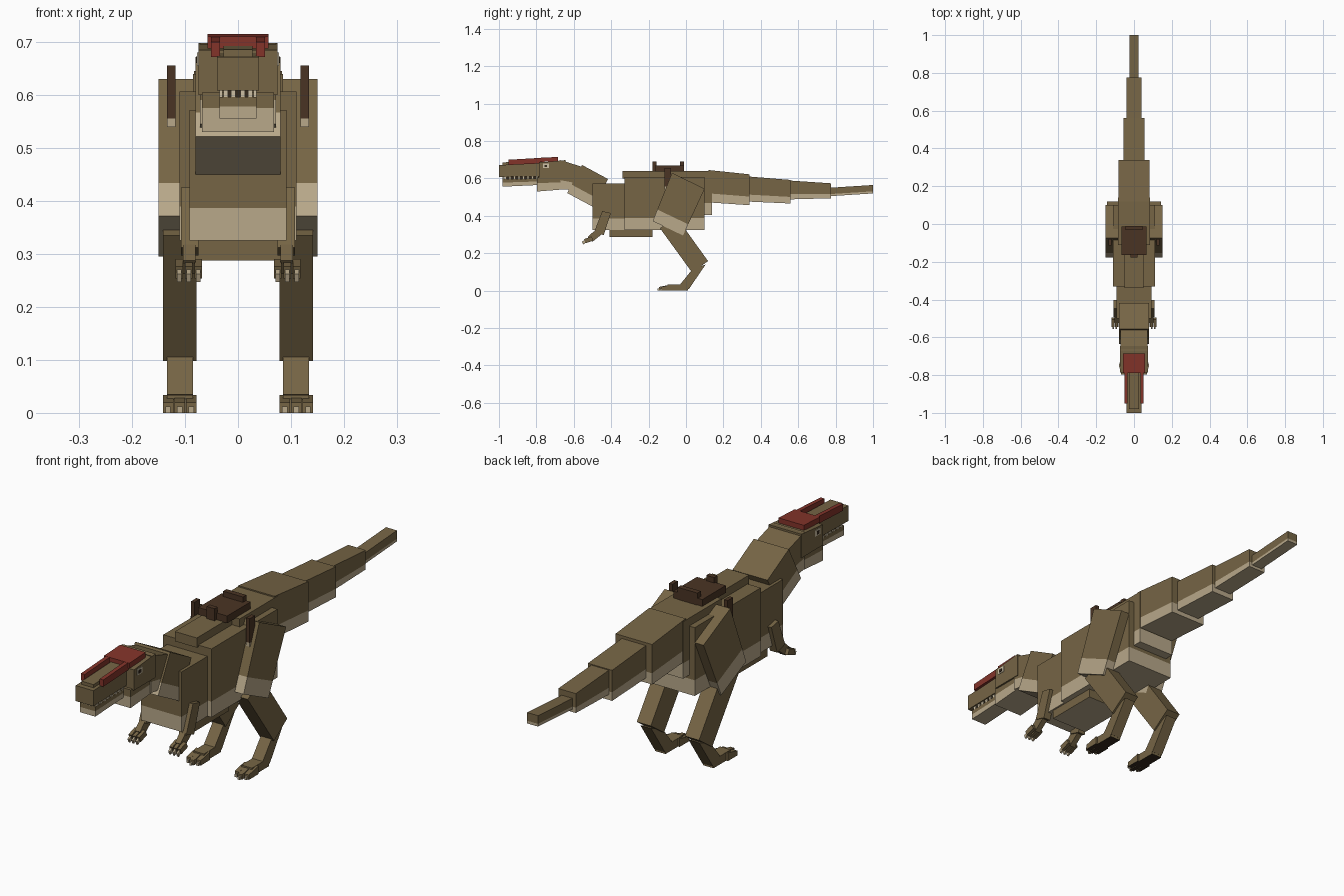
import bpy, bmesh, math
from mathutils import Vector


def material(name, rgb):
    m = bpy.data.materials.new(name)
    lin = [((c / 255 + 0.055) / 1.055) ** 2.4 for c in rgb]
    m.diffuse_color = (*lin, 1)
    return m


HIDE = material("olive hide", (118, 101, 69))
TAN = material("tan underside", (184, 168, 138))
LEATHER = material("dark leather", (74, 52, 36))
RED = material("red crest", (132, 52, 42))
SOLE = material("dark sole", (52, 40, 28))
TOOTH = material("pale tooth", (205, 192, 165))


def prism(name, pts, x0, x1, main=HIDE, under=None, belly=0.0, mirror=False):
    """Block from a side outline (front-top, back-top, back-bottom, front-bottom).
    The lowest fraction `belly` and the bottom face take the `under` material."""
    ft, bt, bb, fb = [Vector(p) for p in pts]
    levels = [0, belly, 1] if belly > 0 else [0, 1]
    bm = bmesh.new()
    rings = []
    for t in levels:
        f, b = fb.lerp(ft, t), bb.lerp(bt, t)
        rings.append([bm.verts.new((x, p.x, p.y)) for x, p in
                      ((x0, f), (x1, f), (x1, b), (x0, b))])
    bottom = bm.faces.new(rings[0][::-1])
    bm.faces.new(rings[-1])
    low = [bottom]
    for k in range(len(rings) - 1):
        for i in range(4):
            j = (i + 1) % 4
            f = bm.faces.new((rings[k][i], rings[k][j], rings[k + 1][j], rings[k + 1][i]))
            if k == 0 and belly > 0:
                low.append(f)
    if under:
        for f in low:
            f.material_index = 1
    bmesh.ops.recalc_face_normals(bm, faces=bm.faces)
    me = bpy.data.meshes.new(name)
    bm.to_mesh(me)
    bm.free()
    me.materials.append(main)
    if under:
        me.materials.append(under)
    ob = bpy.data.objects.new(name, me)
    bpy.context.collection.objects.link(ob)
    if mirror:
        ob.modifiers.new("mirror", 'MIRROR')
    return ob


def block(name, y0, y1, z0, z1, x0, x1, **kw):
    return prism(name, [(y0, z1), (y1, z1), (y1, z0), (y0, z0)], x0, x1, **kw)


# Torso
block("chest", -0.50, -0.32, 0.325, 0.572, -0.092, 0.092, under=TAN, belly=0.25)
block("torso", -0.33, 0.10, 0.325, 0.607, -0.11, 0.11, under=TAN, belly=0.23)
block("hips", -0.11, 0.14, 0.405, 0.64, -0.085, 0.085, under=TAN, belly=0.27)
block("back_ridge", -0.34, -0.02, 0.60, 0.64, -0.05, 0.05)
block("belly_plate", -0.41, -0.18, 0.288, 0.33, -0.085, 0.085, under=TAN)

# Tail, tapering to the rear
for i, (y0, y1, t0, t1, b0, b1, w, frac) in enumerate([
        (0.12, 0.34, 0.645, 0.622, 0.472, 0.457, 0.083, 0.28),
        (0.34, 0.56, 0.61, 0.592, 0.476, 0.466, 0.055, 0.28),
        (0.55, 0.775, 0.589, 0.574, 0.488, 0.494, 0.04, 0.28),
        (0.765, 1.0, 0.550, 0.565, 0.505, 0.520, 0.025, 0.25)]):
    prism(f"tail_{i + 1}", [(y0, t0), (y1, t1), (y1, b1), (y0, b0)], -w, w,
          under=TAN, belly=frac)

# Neck
prism("neck_base", [(-0.556, 0.672), (-0.417, 0.597), (-0.495, 0.447), (-0.635, 0.522)],
      -0.08, 0.08, under=TAN, belly=0.30)
prism("neck_upper", [(-0.67, 0.698), (-0.55, 0.66), (-0.56, 0.53), (-0.67, 0.545)],
      -0.072, 0.072, under=TAN, belly=0.30)

# Head
prism("skull", [(-0.785, 0.685), (-0.645, 0.698), (-0.645, 0.60), (-0.785, 0.60)],
      -0.075, 0.075)
prism("cheek", [(-0.797, 0.605), (-0.65, 0.605), (-0.65, 0.542), (-0.797, 0.53)],
      -0.068, 0.068, under=TAN, belly=0.6)
prism("snout", [(-1.0, 0.672), (-0.77, 0.68), (-0.77, 0.612), (-1.0, 0.608)],
      -0.04, 0.04)
prism("snout_ridge", [(-0.98, 0.686), (-0.76, 0.694), (-0.76, 0.66), (-0.98, 0.66)],
      -0.027, 0.027)
prism("lower_jaw", [(-0.98, 0.596), (-0.77, 0.60), (-0.77, 0.566), (-0.98, 0.556)],
      -0.035, 0.035, under=TAN, belly=0.55)
block("mouth_lining", -0.96, -0.77, 0.59, 0.615, -0.026, 0.026, main=SOLE)
for i in range(8):
    y = -0.97 + i * 0.024
    block(f"side_tooth_{i + 1}", y, y + 0.011, 0.594, 0.612, 0.029, 0.035,
          main=TOOTH, mirror=True)
for i in range(2):
    x = 0.005 + i * 0.014
    block(f"front_tooth_{i + 1}", -0.98, -0.972, 0.594, 0.612, x, x + 0.008,
          main=TOOTH, mirror=True)
block("eye", -0.765, -0.732, 0.655, 0.68, 0.07, 0.077, main=TOOTH, mirror=True)
block("pupil", -0.757, -0.742, 0.66, 0.673, 0.07, 0.079, main=SOLE, mirror=True)

# Crest: plate over the skull with a brow bar along each side of the snout
prism("crest_plate", [(-0.79, 0.710), (-0.685, 0.715), (-0.685, 0.692), (-0.79, 0.688)],
      -0.058, 0.058, main=RED)
prism("crest_bar", [(-0.95, 0.700), (-0.78, 0.710), (-0.78, 0.680), (-0.95, 0.672)],
      0.034, 0.051, main=RED, mirror=True)

# Hind legs
prism("thigh", [(-0.075, 0.63), (0.10, 0.545), (-0.016, 0.295), (-0.178, 0.372)],
      0.078, 0.15, under=TAN, belly=0.24, mirror=True)
prism("shin", [(-0.14, 0.335), (-0.045, 0.385), (0.118, 0.158), (0.032, 0.098)],
      0.078, 0.142, mirror=True)
prism("ankle", [(0.035, 0.115), (0.105, 0.14), (0.015, 0.008), (-0.03, 0.035)],
      0.085, 0.134, under=SOLE, mirror=True)
block("foot", -0.10, 0.012, 0.0, 0.034, 0.085, 0.134, under=SOLE, mirror=True)
for i, x in enumerate((0.078, 0.100, 0.122)):
    tip = -0.145 if i == 1 else -0.132
    prism(f"toe_{i + 1}", [(tip, 0.020), (-0.07, 0.034), (-0.07, 0.0), (tip, 0.0)],
          x, x + 0.020, under=SOLE, mirror=True)
    block(f"toe_claw_{i + 1}", tip - 0.008, tip + 0.004, 0.0, 0.012,
          x + 0.005, x + 0.015, main=TAN, mirror=True)

# Arms
prism("upper_arm", [(-0.448, 0.425), (-0.402, 0.415), (-0.44, 0.297), (-0.492, 0.312)],
      0.075, 0.108, mirror=True)
prism("forearm", [(-0.492, 0.318), (-0.452, 0.30), (-0.50, 0.262), (-0.525, 0.288)],
      0.080, 0.104, mirror=True)
for i, x in enumerate((0.068, 0.086, 0.104)):
    prism(f"finger_{i + 1}", [(-0.545, 0.276), (-0.505, 0.29), (-0.495, 0.268), (-0.537, 0.254)],
          x, x + 0.014, mirror=True)
    prism(f"finger_claw_{i + 1}", [(-0.556, 0.262), (-0.54, 0.272), (-0.535, 0.256), (-0.55, 0.247)],
          x + 0.003, x + 0.011, main=TAN, mirror=True)

# Saddle with end lugs and hanging stirrups
block("saddle_seat", -0.165, -0.012, 0.638, 0.668, -0.066, 0.066, main=LEATHER)
block("saddle_pommel", -0.178, -0.158, 0.64, 0.69, -0.018, 0.018, main=LEATHER)
block("saddle_cantle", -0.032, -0.010, 0.64, 0.69, -0.045, 0.045, main=LEATHER)
block("stirrup_strap", -0.115, -0.08, 0.556, 0.656, 0.118, 0.134, main=LEATHER, mirror=True)
block("stirrup_foot", -0.115, -0.08, 0.540, 0.556, 0.118, 0.134, main=TAN, mirror=True)
